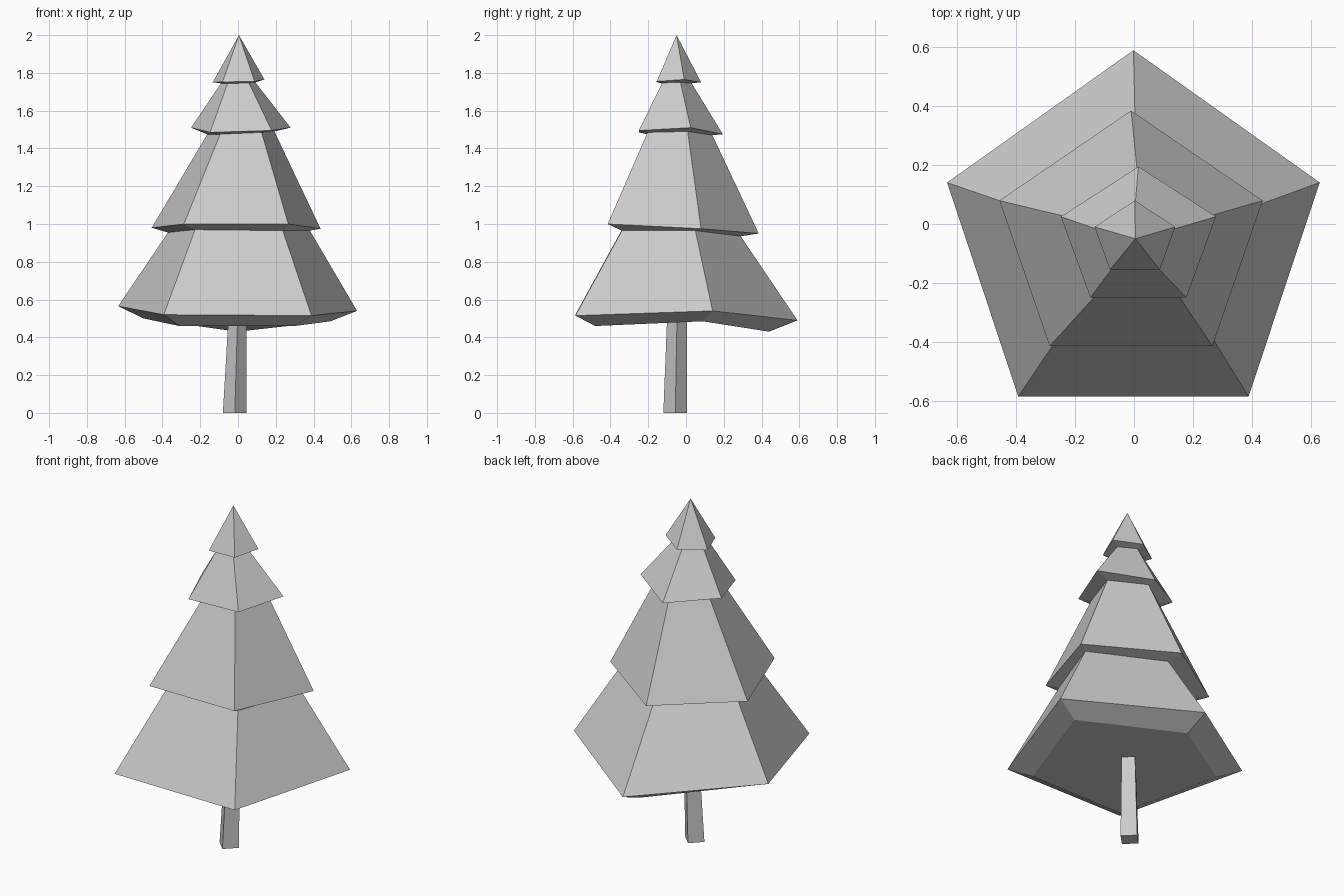
import bpy, bmesh
from math import sin, cos, radians

if "Cube" in bpy.data.objects:
    bpy.data.objects.remove(bpy.data.objects["Cube"])


def ring(bm, sides, cx, cy, rx, ry, heights):
    """Ring of vertices, starting at the back and going clockwise from above."""
    step = 360 / sides
    return [bm.verts.new((cx + rx * sin(radians(i * step)),
                          cy + ry * cos(radians(i * step)), heights[i]))
            for i in range(sides)]


def skin(bm, rings):
    """Join successive rings with flat quads."""
    for a, b in zip(rings, rings[1:]):
        n = len(a)
        for i in range(n):
            j = (i + 1) % n
            bm.faces.new((a[i], a[j], b[j], b[i]))


def finish(bm, name):
    bmesh.ops.recalc_face_normals(bm, faces=bm.faces)
    mesh = bpy.data.meshes.new(name)
    bm.to_mesh(mesh)
    bm.free()
    obj = bpy.data.objects.new(name, mesh)
    bpy.context.collection.objects.link(obj)
    return obj


# Foliage: alternating underside and rim rings, slightly uneven in height
# (heights: back, right, front right, front left, left)
profile = [
    (-.005, -.069, .520, .509, (.43, .485, .46, .46, .50)),
    (-.002, -.060, .665, .650, (.49, .54, .515, .52, .565)),
    (.005, -.058, .395, .348, (.935, .965, .965, .97, .955)),
    (-.010, -.057, .470, .442, (.95, .975, 1.0, 1.0, .98)),
    (.015, -.050, .187, .190, (1.47, 1.49, 1.485, 1.475, 1.475)),
    (.015, -.051, .277, .246, (1.475, 1.51, 1.495, 1.485, 1.51)),
    (.001, -.056, .096, .086, (1.745, 1.75, 1.747, 1.743, 1.745)),
    (.003, -.050, .144, .130, (1.75, 1.765, 1.755, 1.752, 1.75)),
]
bm = bmesh.new()
rings = [ring(bm, 5, *p) for p in profile]
skin(bm, rings)
bm.faces.new(rings[0])
tip = bm.verts.new((.005, -.05, 2))
for i in range(5):
    bm.faces.new((rings[-1][i], rings[-1][(i + 1) % 5], tip))
finish(bm, "foliage")

# Trunk: tapered four-sided post, turned corner-on to the front
bm = bmesh.new()
rings = [ring(bm, 4, -.017, -.057, .063, .063, [0] * 4),
         ring(bm, 4, -.003, -.048, .049, .053, [.48] * 4)]
skin(bm, rings)
for r in rings:
    bm.faces.new(r)
finish(bm, "trunk")
